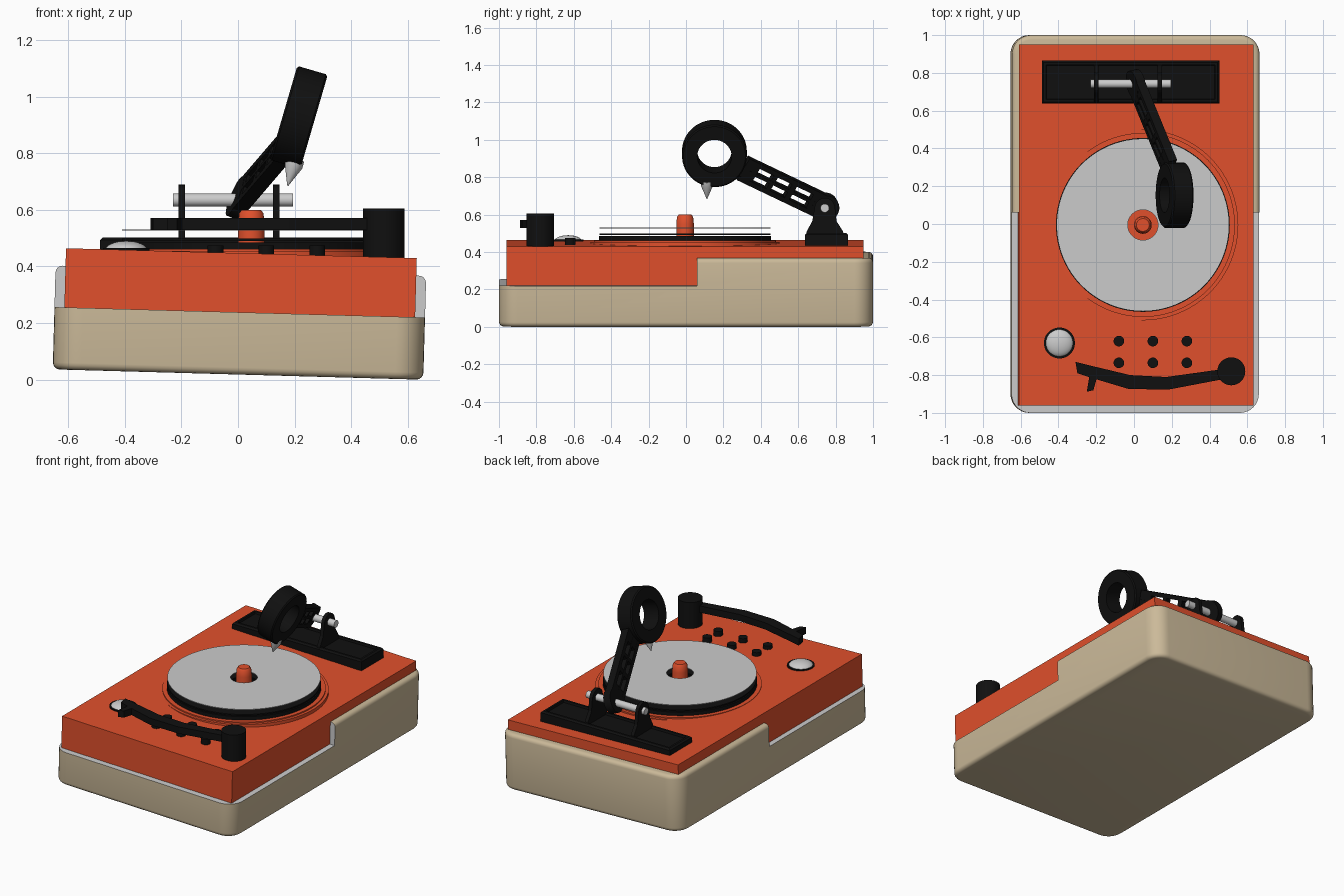
import bpy, bmesh
from math import sin, cos, pi
from mathutils import Matrix, Vector

if "Cube" in bpy.data.objects:
    bpy.data.objects.remove(bpy.data.objects["Cube"])


def material(name, rgb):
    m = bpy.data.materials.new(name)
    m.diffuse_color = (*rgb, 1)
    m.use_nodes = True
    m.node_tree.nodes["Principled BSDF"].inputs["Base Color"].default_value = m.diffuse_color
    return m


ORANGE = material("orange", (0.75, 0.08, 0.025))
BEIGE = material("beige", (0.60, 0.49, 0.32))
BLACK = material("black", (0.005, 0.005, 0.005))


def finish(name, bm, mat=None, matrix=Matrix(), smooth=True):
    bmesh.ops.remove_doubles(bm, verts=bm.verts, dist=1e-5)
    bmesh.ops.recalc_face_normals(bm, faces=bm.faces)
    me = bpy.data.meshes.new(name)
    bm.to_mesh(me)
    bm.free()
    ob = bpy.data.objects.new(name, me)
    bpy.context.collection.objects.link(ob)
    ob.matrix_world = matrix
    if mat:
        me.materials.append(mat)
    if smooth:
        bpy.ops.object.select_all(action='DESELECT')
        ob.select_set(True)
        bpy.context.view_layer.objects.active = ob
        bpy.ops.object.shade_smooth_by_angle(angle=0.6)
    return ob


def add_box(bm, lo, hi):
    lo, hi = Vector(lo), Vector(hi)
    m = Matrix.Translation((lo + hi) / 2) @ Matrix.Diagonal((*(hi - lo), 1))
    return bmesh.ops.create_cube(bm, size=1, matrix=m)["verts"]


def add_lathe(bm, profile, segs=64):
    """Spin a closed (radius, height) profile about z."""
    rings = [[bm.verts.new((r * cos(2 * pi * i / segs), r * sin(2 * pi * i / segs), z))
              for i in range(segs)] for r, z in profile]
    for k in range(len(rings)):
        j = (k + 1) % len(rings)
        if profile[k][0] == 0 and profile[j][0] == 0:
            continue
        for i in range(segs):
            n = (i + 1) % segs
            bm.faces.new((rings[k][i], rings[k][n], rings[j][n], rings[j][i]))


def lathe(name, profile, mat, matrix=Matrix(), segs=64):
    bm = bmesh.new()
    add_lathe(bm, profile, segs)
    return finish(name, bm, mat, matrix)


def prism(name, pts, depth, mat, matrix=Matrix()):
    """Extrude a 2D outline along local z."""
    bm = bmesh.new()
    f = bm.faces.new([bm.verts.new((x, y, 0)) for x, y in pts])
    ext = bmesh.ops.extrude_face_region(bm, geom=[f])["geom"]
    bmesh.ops.translate(bm, vec=(0, 0, depth),
                        verts=[v for v in ext if isinstance(v, bmesh.types.BMVert)])
    return finish(name, bm, mat, matrix, smooth=False)


def at(x, y, z=0):
    return Matrix.Translation((x, y, z))


def frame(origin, x, y, z):
    m = Matrix((x, y, z)).transposed().to_4x4()
    m.translation = origin
    return m


# The case leans slightly to the right
TILT = at(0, 0, 0.018) @ Matrix.Rotation(0.028, 4, 'Y')

# Base tray: rounded box with the front half cut down
bm = bmesh.new()
add_box(bm, (-0.655, -1, 0), (0.655, 1, 0.367))
vertical = [e for e in bm.edges if abs(e.verts[0].co.z - e.verts[1].co.z) > 0.1]
bmesh.ops.bevel(bm, geom=vertical, offset=0.1, segments=8, profile=0.5, affect='EDGES')
rims = [e for e in bm.edges if abs(e.verts[0].co.z - e.verts[1].co.z) < 0.01]
bmesh.ops.bevel(bm, geom=rims, offset=0.025, segments=4, profile=0.5, affect='EDGES')
base = finish("base_tray", bm, BEIGE, TILT)
bm = bmesh.new()
add_box(bm, (-1, -1.5, 0.22), (1, 0.06, 0.8))
cutter = finish("cutter", bm, None, TILT, smooth=False)
cutter.hide_render = True
mod = base.modifiers.new("step", 'BOOLEAN')
mod.operation, mod.object, mod.solver = 'DIFFERENCE', cutter, 'EXACT'
bpy.context.view_layer.objects.active = base
base.modifiers.move(len(base.modifiers) - 1, 0)
bpy.ops.object.modifier_apply(modifier="step")
bpy.data.objects.remove(cutter)
base.data.materials.append(None)
for p in base.data.polygons:  # bare grey cut faces
    c = p.center
    top_cut = abs(c.z - 0.22) < 1e-3 and p.normal.z > 0.9
    step_cut = abs(c.y - 0.06) < 1e-3 and p.normal.y < -0.9
    if top_cut or step_cut:
        p.material_index = 1

# Deck block
bm = bmesh.new()
add_box(bm, (-0.62, -0.96, 0.15), (0.62, 0.95, 0.429))
finish("deck", bm, ORANGE, TILT, smooth=False)

# Turntable stack
C = at(0.047, -0.005)
def ring(name, r0, r1, z0, z1, mat):
    return lathe(name, [(r0, z0), (r1, z0), (r1, z1), (r0, z1)], mat, C, 96)
ring("platter_surround_outer", 0.47, 0.505, 0.42, 0.454, ORANGE)
ring("platter_surround_inner", 0.46, 0.487, 0.42, 0.462, ORANGE)
ring("platter", 0.08, 0.46, 0.44, 0.485, BLACK)
ring("platter_mat", 0.08, 0.457, 0.49, 0.498, BLACK)
ring("record", 0.08, 0.457, 0.527, 0.531, None)
lathe("spindle", [(0, 0.43), (0.047, 0.43), (0.047, 0.55), (0.043, 0.588),
                  (0.034, 0.6), (0, 0.6)], ORANGE, C, 32)

# Control buttons and dome
for i, x in enumerate((-0.08, 0.10, 0.28)):
    for j, y in enumerate((-0.62, -0.735)):
        lathe(f"button_{i}_{j}", [(0, 0.42), (0.028, 0.42), (0.028, 0.474), (0, 0.474)],
              BLACK, at(x, y), 24)
D = at(-0.395, -0.63)
lathe("dome_rim", [(0.06, 0.43), (0.082, 0.43), (0.082, 0.466), (0.07, 0.466)], BLACK, D, 48)
lathe("dome", [(0, 0.44)] + [(0.074 * cos(a * pi / 16), 0.458 + 0.032 * sin(a * pi / 16))
                             for a in range(8)] + [(0, 0.49)], None, D, 48)

# Front pivot knob with curved arm and finger tab
lathe("arm_knob", [(0, 0.42), (0.074, 0.42), (0.074, 0.605), (0, 0.605)], BLACK,
      at(0.515, -0.78), 48)
prism("front_arm", [(-0.31, -0.73), (-0.30, -0.79), (-0.24, -0.81), (-0.03, -0.873),
                    (0.18, -0.877), (0.48, -0.82), (0.48, -0.767), (0.17, -0.81),
                    (-0.02, -0.80), (-0.2, -0.757)], 0.044, BLACK, at(0, 0, 0.528))
prism("finger_tab", [(-0.235, -0.80), (-0.25, -0.888), (-0.215, -0.88), (-0.195, -0.81)],
      0.044, BLACK, at(0, 0, 0.528))

# Rear mounting plate with recessed top
bm = bmesh.new()
add_box(bm, (-0.488, 0.637, 0.42), (0.452, 0.865, 0.503))
top = max(bm.faces, key=lambda f: f.calc_center_median().z)
bmesh.ops.bevel(bm, geom=list(top.edges), offset=0.01, segments=1, affect='EDGES')
top = max(bm.faces, key=lambda f: f.calc_center_median().z)
bmesh.ops.inset_region(bm, faces=[top], thickness=0.018)
bmesh.ops.inset_region(bm, faces=[top], thickness=0.004, depth=-0.014)
finish("rear_plate", bm, BLACK, smooth=False)

# Brackets and pivot pin; local axes map to world y, z, x
YZX = (Vector((0, 1, 0)), Vector((0, 0, 1)), Vector((1, 0, 0)))
outline = [(0.64, 0.48), (0.845, 0.48), (0.84, 0.51), (0.805, 0.565)]
outline += [(0.742 + 0.055 * cos(a * pi / 10), 0.635 + 0.055 * sin(a * pi / 10)) for a in range(11)]
outline += [(0.675, 0.565), (0.645, 0.51)]
for side, x in (("left", -0.211), ("right", 0.124)):
    prism(f"bracket_{side}", outline, 0.023, BLACK, frame((x, 0, 0), *YZX))
lathe("pivot_pin", [(0, -0.23), (0.023, -0.23), (0.023, 0.195), (0, 0.195)], None,
      frame((0, 0.742, 0.635), *YZX), 32)

# Lattice lever: local x along, y across its width, z through its thickness
N = Vector((0.96, 0, -0.28)).normalized()  # ring axis
along = Vector((0.18, -0.44, 0.21)).normalized()
thick = (N - along * N.dot(along)).normalized()
M = frame((0.01, 0.742, 0.64), along, thick.cross(along), thick)
t = 0.024
bm = bmesh.new()
for y0, y1 in ((-0.068, -0.042), (-0.008, 0.008), (0.042, 0.068)):
    add_box(bm, (0, y0, -t), (0.52, y1, t))
for x0, x1 in ((0, 0.10), (0.205, 0.235), (0.325, 0.35), (0.44, 0.52)):
    add_box(bm, (x0, -0.067, -t + 0.001), (x1, 0.067, t - 0.001))
lever = finish("lever", bm, BLACK, M, smooth=False)
lathe("lever_hub", [(0, -t), (0.075, -t), (0.075, t), (0, t)], BLACK, M, 32)

# Ring head and stylus cone
up = Vector((0.28, 0, 0.96)).normalized()
centre = Vector((0.215, 0.152, 0.927))
R = frame(centre, Vector((0, 1, 0)), up, N)
lathe("ring_head", [(0.092, -0.056), (0.166, -0.056), (0.173, -0.049), (0.173, 0.049),
                    (0.166, 0.056), (0.092, 0.056)], BLACK, R, 64)
S = frame(centre - up * 0.165 - Vector((0, 0.04, 0)) + N * 0.03, N, Vector((0, 1, 0)), -up)
lathe("stylus", [(0, -0.02), (0.032, -0.02), (0.032, 0.006), (0.002, 0.078), (0, 0.078)], None, S, 32)
